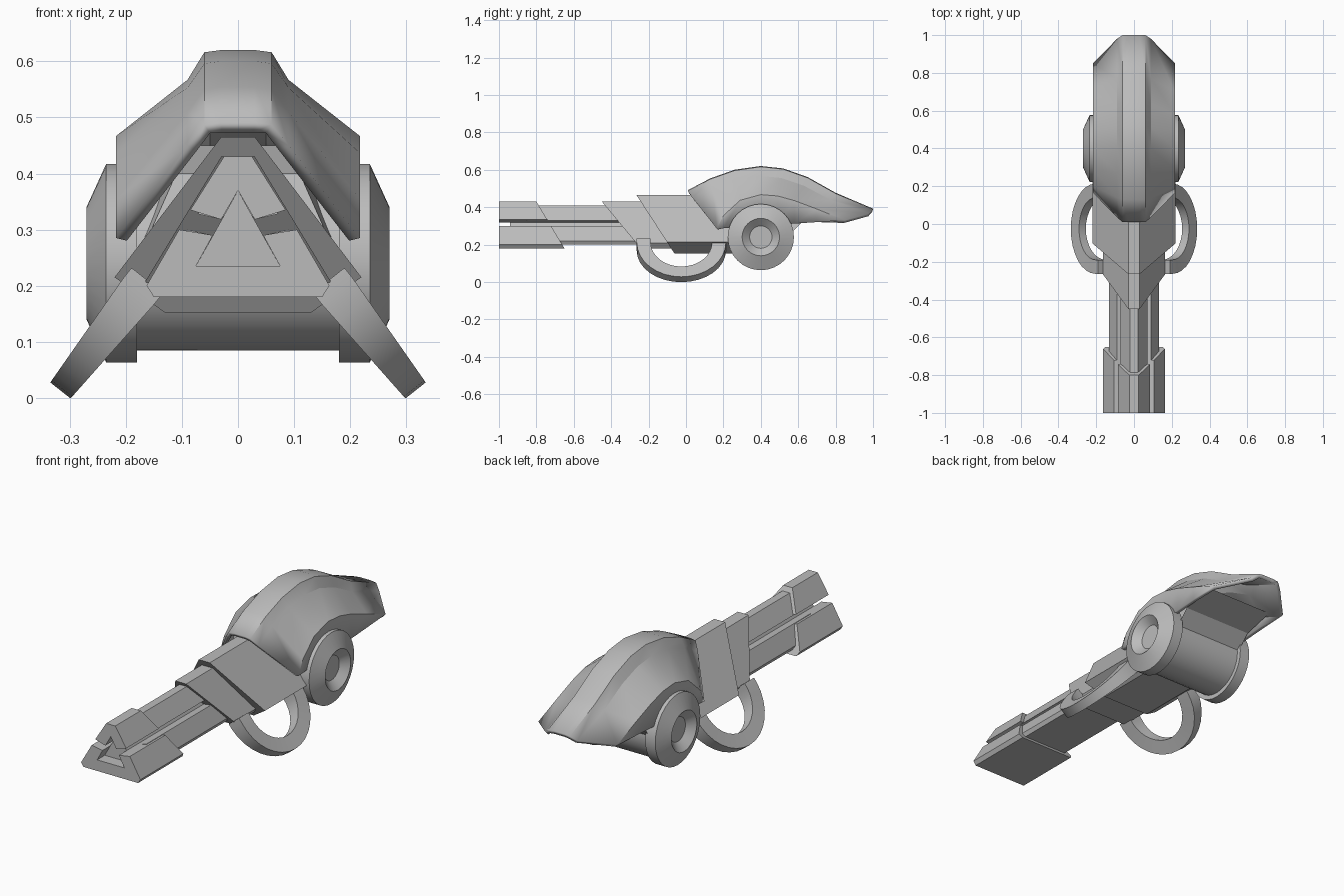
import bpy, bmesh, math
from mathutils import Vector

cube = bpy.data.objects.get("Cube")
if cube:
    bpy.data.objects.remove(cube, do_unlink=True)

GREY = (0.5, 0.5, 0.5, 1)
metal = bpy.data.materials.new("plain grey metal")
metal.use_nodes = True
metal.diffuse_color = GREY
metal.node_tree.nodes["Principled BSDF"].inputs["Base Color"].default_value = GREY


def finish(name, bm, open_shell=False, smooth=False):
    """Clean the mesh, orient it outward and link it as an object."""
    bmesh.ops.remove_doubles(bm, verts=bm.verts, dist=0.0005)
    bmesh.ops.recalc_face_normals(bm, faces=bm.faces)
    if open_shell:
        top = max(bm.faces, key=lambda f: f.calc_center_median().z)
        if top.normal.z < 0:
            bmesh.ops.reverse_faces(bm, faces=bm.faces)
    mesh = bpy.data.meshes.new(name)
    bm.to_mesh(mesh)
    bm.free()
    mesh.materials.append(metal)
    if smooth:
        for poly in mesh.polygons:
            poly.use_smooth = True
        mesh.set_sharp_from_angle(angle=math.radians(20))
    obj = bpy.data.objects.new(name, mesh)
    bpy.context.collection.objects.link(obj)
    return obj


def loft(bm, rows, closed_rows=False, closed_loft=False):
    """Skin a grid of points with quads."""
    grid = [[bm.verts.new(p) for p in row] for row in rows]
    n, m = len(grid), len(grid[0])
    for i in range(n if closed_loft else n - 1):
        for j in range(m if closed_rows else m - 1):
            a, b = grid[i], grid[(i + 1) % n]
            k = (j + 1) % m
            bm.faces.new((a[j], a[k], b[k], b[j]))
    return grid


def prism(name, half, front, back, front_slant=0, back_slant=0, top=0.43):
    """Extrude a mirrored (x, z) half profile along y with raked ends."""
    profile = half + [(-x, z) for x, z in reversed(half) if x > 0]
    rows = [[(x, y + s * (top - z), z) for x, z in profile]
            for y, s in ((front, front_slant), (back, back_slant))]
    bm = bmesh.new()
    for ring in loft(bm, rows, closed_rows=True):
        bm.faces.new(ring)
    return finish(name, bm)


# Split muzzle block around a triangular bore
prism("muzzle_upper", [(.025, .43), (.085, .335), (.03, .318), (0, .37)],
      -1, -.8, back_slant=.6)
prism("muzzle_lower", [(.075, .235), (.045, .29), (.105, .30), (.163, .2), (.15, .18)],
      -1, -.8, back_slant=.6)
prism("bore_plug", [(0, .37), (.075, .235)], -.94, -.2)

# Slimmer split barrel behind the muzzle
prism("barrel_upper", [(.02, .408), (.072, .328), (.03, .318), (0, .36)], -.85, -.2)
prism("barrel_lower", [(.07, .24), (.045, .29), (.09, .30), (.132, .22), (.122, .2)],
      -.85, -.1)

# Raked sleeve and main body
prism("sleeve", [(.03, .43), (.165, .208), (.145, .18)], -.45, .05, front_slant=.83)
prism("body", [(.03, .465), (.22, .215), (.13, .152)], -.265, .3,
      front_slant=.65, top=.465)

# Curved hollow rear cowl: ridge, shoulder and side creases as (y, z)
ridge = [(.01, .487), (.13, .55), (.26, .596), (.4, .616),
         (.52, .603), (.65, .557), (.8, .473), (1, .388)]
shoulder = [(.035, .45), (.14, .51), (.27, .553), (.4, .567),
            (.51, .556), (.63, .515), (.77, .44), (.98, .365)]
side = [(.165, .285), (.2, .355), (.29, .437), (.4, .467),
        (.49, .46), (.58, .435), (.7, .39), (.85, .33)]
hem = [(y, .285 + (y - .165) * .0657) for y, z in side]
crown = [(y, z + .004) for y, z in ridge]
half_rows = [(.217, hem), (.217, side), (.09, shoulder), (.06, ridge), (.03, crown)]
rows = half_rows + [(-x, line) for x, line in reversed(half_rows)]
bm = bmesh.new()
loft(bm, [[(x, y, z) for y, z in line] for x, line in rows])
# Drop the collapsed quads at the pointed ends of the side panels
bmesh.ops.dissolve_degenerate(bm, dist=.0005, edges=bm.edges)
cowl = finish("rear_cowl", bm, open_shell=True, smooth=True)
wall = cowl.modifiers.new("wall", "SOLIDIFY")
wall.thickness = .02
wall.offset = -1

# Tapered core inside the cowl
core_side = [(.2, .22), (.5, .2), (.62, .32), (.78, .36), (.62, .43), (.4, .45), (.25, .4)]
bm = bmesh.new()
for ring in loft(bm, [[(s * (.19 if z < .4 else .11), y, z) for y, z in core_side]
                      for s in (-1, 1)], closed_rows=True):
    bm.faces.new(ring)
bmesh.ops.triangulate(bm, faces=bm.faces)
finish("inner_core", bm)

# Cross drum with dished end flanges, turned about the x axis
half = [(.235, 0), (.235, .06), (.27, .1), (.235, .177), (.18, .177), (.18, .155)]
turned = half + [(-x, r) for x, r in reversed(half)]
SIDES = 32
bm = bmesh.new()
loft(bm, [[(x, .4 + r * math.cos(a), .24 + r * math.sin(a)) for x, r in turned]
          for a in (math.tau * i / SIDES for i in range(SIDES))], closed_loft=True)
finish("cross_drum", bm, smooth=True)

# Half-ring guards splayed down and outward from the body chamfers
for s, label in ((1, "left"), (-1, "right")):
    base = Vector((s * .177, -.025, .19))
    out = Vector((s * .62, 0, -.785))
    across = Vector((s * .785, 0, .62))
    along = Vector((0, 1, 0))
    rows = []
    for i in range(-1, 18):
        a = math.pi * min(max(i, 0), 16) / 16
        drop = -.025 if i in (-1, 17) else 0
        w = .036 - .013 * math.sin(a)
        rows.append([base + along * (r * 1.06 * math.cos(a))
                     + out * (r * math.sin(a) + drop) + across * (k * w)
                     for r, k in ((.155, -1), (.225, -1), (.225, 1), (.155, 1))])
    bm = bmesh.new()
    grid = loft(bm, rows, closed_rows=True)
    bm.faces.new(grid[0])
    bm.faces.new(grid[-1])
    finish(label + "_guard_ring", bm, smooth=True)
